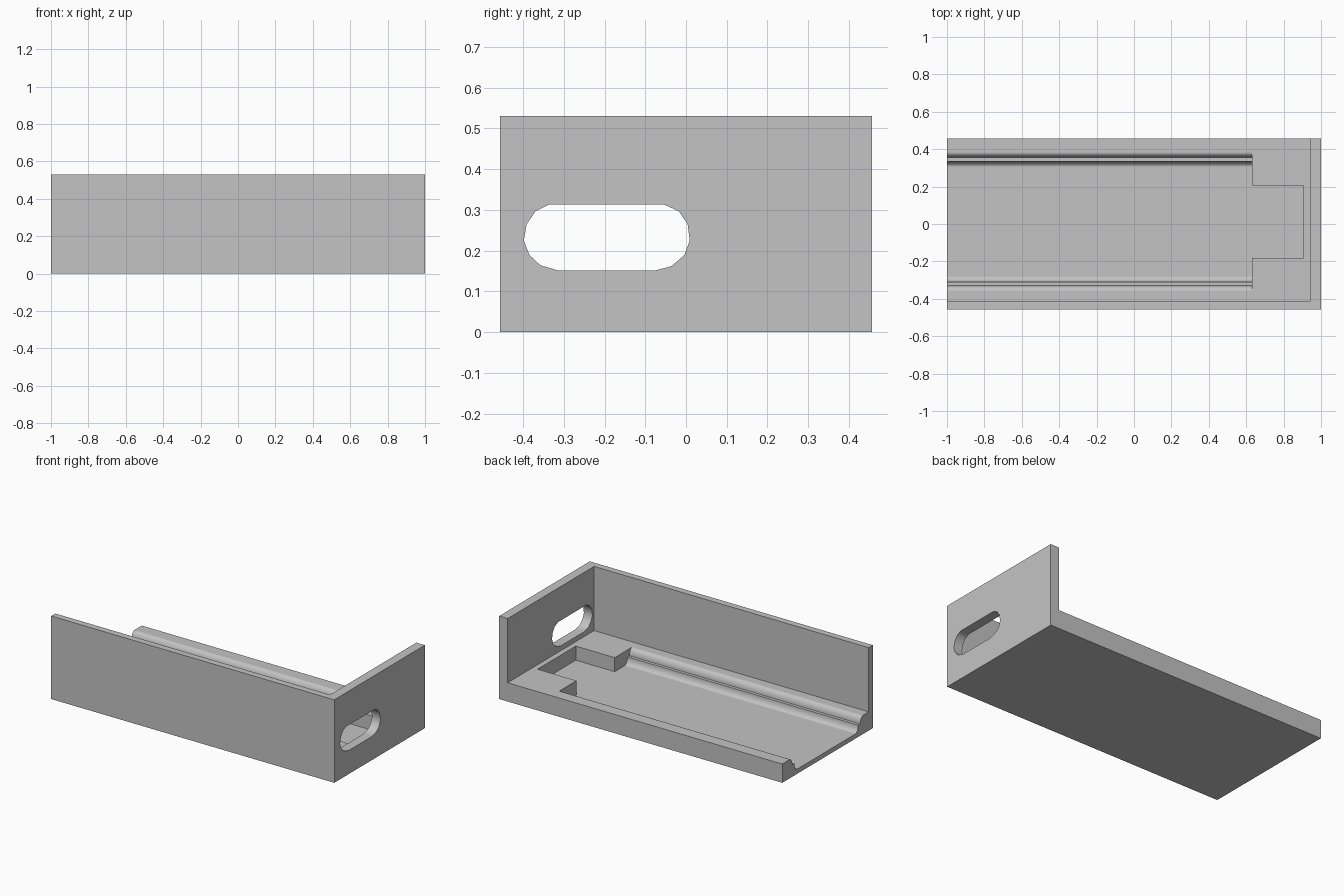
import bpy
import bmesh
from math import sin, cos, pi, radians
from mathutils import Vector

default = bpy.data.objects.get("Cube")
if default:
    bpy.data.objects.remove(default, do_unlink=True)

grey = bpy.data.materials.new("plain grey")
grey.use_nodes = True
colour = (0.55, 0.55, 0.55, 1)
grey.diffuse_color = colour
grey.node_tree.nodes["Principled BSDF"].inputs["Base Color"].default_value = colour


def prism(name, profile, x0, x1):
    """Extrude a (y, z) outline along x."""
    bm = bmesh.new()
    face = bm.faces.new([bm.verts.new((x0, y, z)) for y, z in profile])
    ext = bmesh.ops.extrude_face_region(bm, geom=[face])
    moved = [g for g in ext["geom"] if isinstance(g, bmesh.types.BMVert)]
    bmesh.ops.translate(bm, verts=moved, vec=Vector((x1 - x0, 0, 0)))
    bmesh.ops.recalc_face_normals(bm, faces=bm.faces)
    mesh = bpy.data.meshes.new(name)
    bm.to_mesh(mesh)
    bm.free()
    mesh.materials.append(grey)
    ob = bpy.data.objects.new(name, mesh)
    bpy.context.collection.objects.link(ob)
    return ob


def rect(y0, y1, z0, z1):
    return [(y0, z0), (y1, z0), (y1, z1), (y0, z1)]


HALF_Y, HEIGHT = 0.457, 0.53
LEDGE, FLOOR, STEP = 0.12, 0.03, 0.075
MID = 0.0125  # centre line of channel and pocket

# Full block, carved into an L-walled tray
body = prism("walled_tray", rect(-HALF_Y, HALF_Y, 0, HEIGHT), -1, 1)

# Channel outline: concave foot, narrow step, rounded lip
N = 8
side = []
for i in range(N + 1):
    a = pi / 2 * i / N
    side.append((0.292 + 0.03 * sin(a), STEP - (STEP - FLOOR) * cos(a)))
for i in range(N + 1):
    a = pi / 2 * i / N
    side.append((0.372 - 0.03 * cos(a), STEP + (LEDGE - STEP) * sin(a)))
side.append((0.372, 0.2))
channel = [(MID + w, z) for w, z in side] + [(MID - w, z) for w, z in reversed(side)]

# Slot through the end wall
slot = [(-.398, .225), (-.391, .265), (-.369, .297), (-.337, .313),
        (-.053, .313), (-.018, .297), (.004, .265), (.009, .225),
        (-.004, .189), (-.036, .162), (-.077, .151), (-.312, .151),
        (-.357, .164), (-.384, .189)]

cutters = [
    prism("cavity_cutter", rect(-0.415, 0.6, LEDGE, 0.7), -1.1, 0.94),
    prism("channel_cutter", channel, -1.1, 0.63),
    prism("pocket_cutter", rect(MID - 0.193, MID + 0.193, FLOOR, 0.2), 0.5, 0.905),
    prism("slot_cutter", slot, 0.92, 1.1),
]

bpy.ops.object.select_all(action="DESELECT")
bpy.context.view_layer.objects.active = body
body.select_set(True)
for cutter in cutters:
    cutter.hide_render = True
    mod = body.modifiers.new("cut", "BOOLEAN")
    mod.operation = "DIFFERENCE"
    mod.solver = "EXACT"
    mod.object = cutter
    bpy.ops.object.modifier_apply(modifier=mod.name)
    bpy.data.objects.remove(cutter, do_unlink=True)

# Smooth the rounded lips, keep flat faces clean
bpy.ops.object.shade_smooth_by_angle(angle=radians(32))
weighted = body.modifiers.new("weighted normals", "WEIGHTED_NORMAL")
weighted.keep_sharp = True
